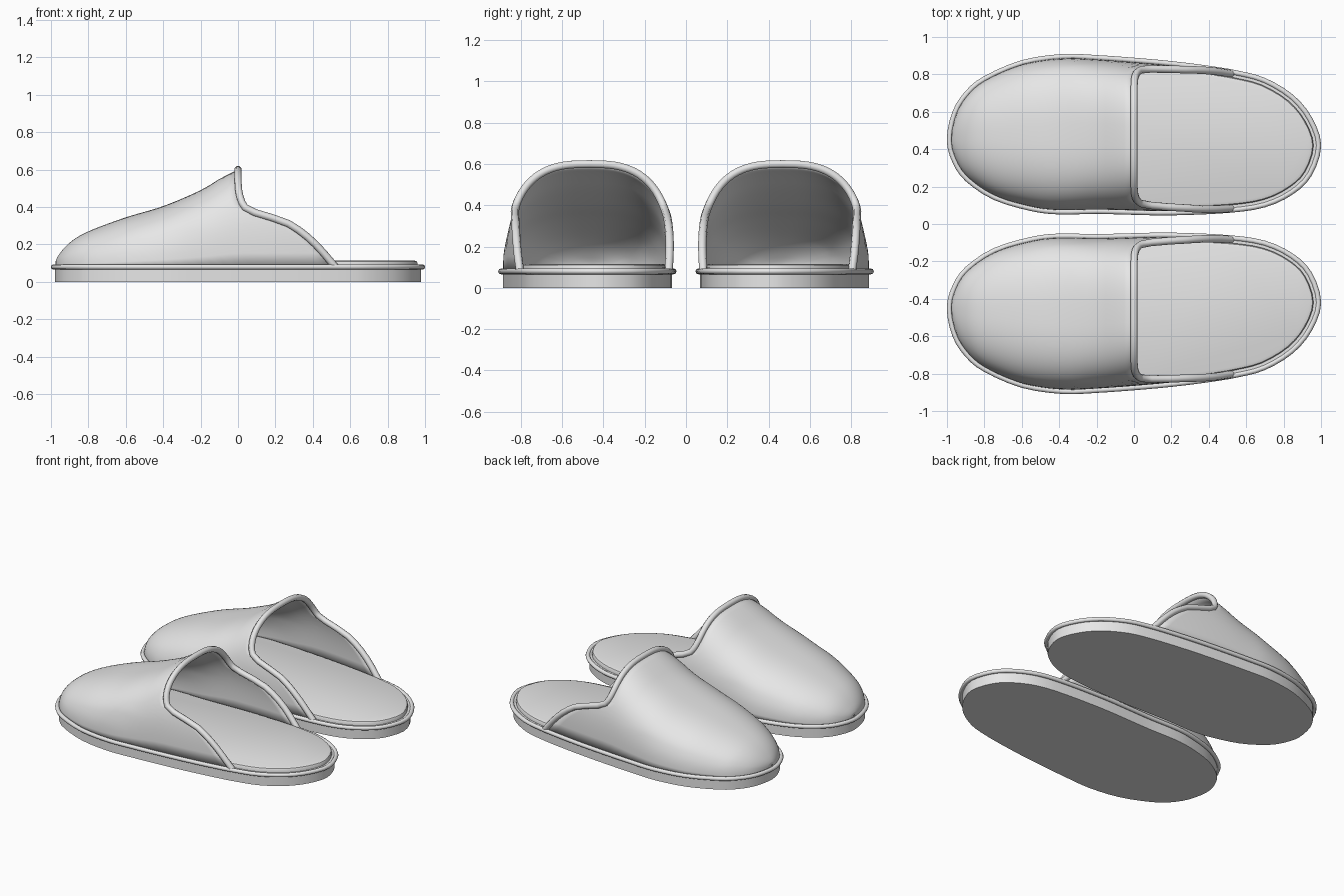
import bpy
import math
from mathutils import Vector

if "Cube" in bpy.data.objects:
    bpy.data.objects.remove(bpy.data.objects["Cube"])

grey = bpy.data.materials.new("light grey")
grey.use_nodes = True
grey.diffuse_color = (0.8, 0.8, 0.8, 1)
grey.node_tree.nodes["Principled BSDF"].inputs["Base Color"].default_value = (0.8, 0.8, 0.8, 1)


def catmull(points, steps, closed=False):
    """Smooth a 2D point list."""
    pts = [Vector(p) for p in points]
    n = len(pts)
    pick = (lambda i: pts[i % n]) if closed else (lambda i: pts[max(0, min(n - 1, i))])
    out = []
    for i in range(n if closed else n - 1):
        a, b, c, d = (pick(i + k) for k in (-1, 0, 1, 2))
        for k in range(steps):
            t = k / steps
            out.append(0.5 * (2 * b + (c - a) * t + (2 * a - 5 * b + 4 * c - d) * t ** 2
                              + (3 * b - a - 3 * c + d) * t ** 3))
    if not closed:
        out.append(pts[-1])
    return out


def lookup(curve, x):
    """Read a height off a smoothed profile."""
    if x <= curve[0].x:
        return curve[0].y
    for a, b in zip(curve, curve[1:]):
        if x <= b.x:
            return a.y + (b.y - a.y) * (x - a.x) / max(b.x - a.x, 1e-6)
    return curve[-1].y


# Sole outline of one slipper, clockwise from the toe
OUTLINE = catmull([
    (-1, .45), (-.97, .6), (-.9, .71), (-.8, .79), (-.6, .875), (-.38, .908), (-.2, .902),
    (0, .888), (.2, .87), (.4, .845), (.55, .82), (.7, .78), (.85, .69), (.95, .57),
    (1, .42), (.95, .26), (.85, .16), (.7, .09), (.5, .06), (.2, .047), (0, .05),
    (-.2, .055), (-.4, .052), (-.55, .07), (-.75, .13), (-.9, .23), (-.97, .33)], 3, True)
# Ridge height along the foot, and how far back the opening sits at each height
RIDGE = catmull([(-.98, .085), (-.965, .135), (-.9, .21), (-.8, .27), (-.6, .345),
                 (-.4, .405), (-.2, .49), (-.1, .55), (0, .6)], 6)
OPENING = catmull([(.08, .52), (.19, .425), (.265, .34), (.32, .25), (.37, .09),
                   (.4, .035), (.48, .005), (.6, 0)], 6)


def inset(d):
    n = len(OUTLINE)
    ring = []
    for i, p in enumerate(OUTLINE):
        t = (OUTLINE[(i + 1) % n] - OUTLINE[i - 1]).normalized()
        ring.append(p + Vector((t.y, -t.x)) * d)
    return ring


def sides(ring, x):
    """Inner and outer y of an outline at x."""
    ys = []
    for a, b in zip(ring, ring[1:] + ring[:1]):
        if min(a.x, b.x) <= x <= max(a.x, b.x) and a.x != b.x:
            ys.append(a.y + (b.y - a.y) * (x - a.x) / (b.x - a.x))
    return min(ys), max(ys)


def finish(ob):
    """Colour the part and mirror it to the other slipper."""
    ob.data.materials.append(grey)
    bpy.context.collection.objects.link(ob)
    mirror = ob.modifiers.new("pair", 'MIRROR')
    mirror.use_axis = (False, True, False)
    mirror.use_mirror_merge = False
    return ob


def mesh_part(name, verts, faces, angle):
    me = bpy.data.meshes.new(name)
    me.from_pydata(verts, [], faces)
    ob = finish(bpy.data.objects.new(name, me))
    bpy.ops.object.select_all(action='DESELECT')
    ob.select_set(True)
    bpy.context.view_layer.objects.active = ob
    bpy.ops.object.shade_smooth_by_angle(angle=math.radians(angle))
    return ob


def slab(name, layers):
    """Stack of inset outlines with closed ends."""
    n = len(OUTLINE)
    verts = [(p.x, p.y, z) for d, z in layers for p in inset(d)]
    faces = [tuple(range(n)), tuple(reversed(range(len(verts) - n, len(verts))))]
    for k in range(len(layers) - 1):
        for i in range(n):
            j = (i + 1) % n
            faces.append((k * n + j, k * n + i, k * n + n + i, k * n + n + j))
    return mesh_part(name, verts, faces, 35)


def tube(name, points, radius, closed):
    cu = bpy.data.curves.new(name, 'CURVE')
    cu.dimensions = '3D'
    cu.bevel_depth = radius
    cu.bevel_resolution = 2
    cu.use_fill_caps = True
    sp = cu.splines.new('POLY')
    sp.points.add(len(points) - 1)
    for sp_point, p in zip(sp.points, points):
        sp_point.co = (*p, 1)
    sp.use_cyclic_u = closed
    return finish(bpy.data.objects.new(name, cu))


# Sole, insole and the welt around the edge
slab("sole", [(.022, 0), (.022, .085)])
slab("insole", [(.04, .08), (.04, .1), (.045, .11), (.06, .115)])
tube("welt", [(p.x, p.y, .08) for p in inset(.013)], .014, True)

# Upper: arched sections swept from the toe back to the opening
ROWS, COLS, BASE, TOE = 30, 48, .08, -.979
edge = inset(.022)
TOE = min(p.x for p in edge) + .001
grid = []
for r in range(ROWS + 1):
    s = (r / ROWS) ** 1.6
    power = 2.2 + .6 * min(1, s * 1.5)
    for c in range(COLS + 1):
        a = math.pi * c / COLS
        h = max(0, math.sin(a)) ** (2 / power)
        u = math.copysign(abs(math.cos(a)) ** (2 / power), -math.cos(a))
        x = TOE + (lookup(OPENING, BASE + h * .52) - TOE) * s
        low, high = sides(edge, x)
        z = BASE + h * (lookup(RIDGE, x) - BASE)
        grid.append((x, (low + high) / 2 + u * (high - low) / 2, z))
W = COLS + 1
quads = [(r * W + c, r * W + W + c, r * W + W + c + 1, r * W + c + 1)
         for r in range(ROWS) for c in range(COLS)]
upper = mesh_part("upper", grid, quads, 60)
shell = upper.modifiers.new("thickness", 'SOLIDIFY')
shell.thickness = .01
shell.offset = -1

# Rolled trim along the opening
tube("opening_trim", grid[-W:], .02, False)
